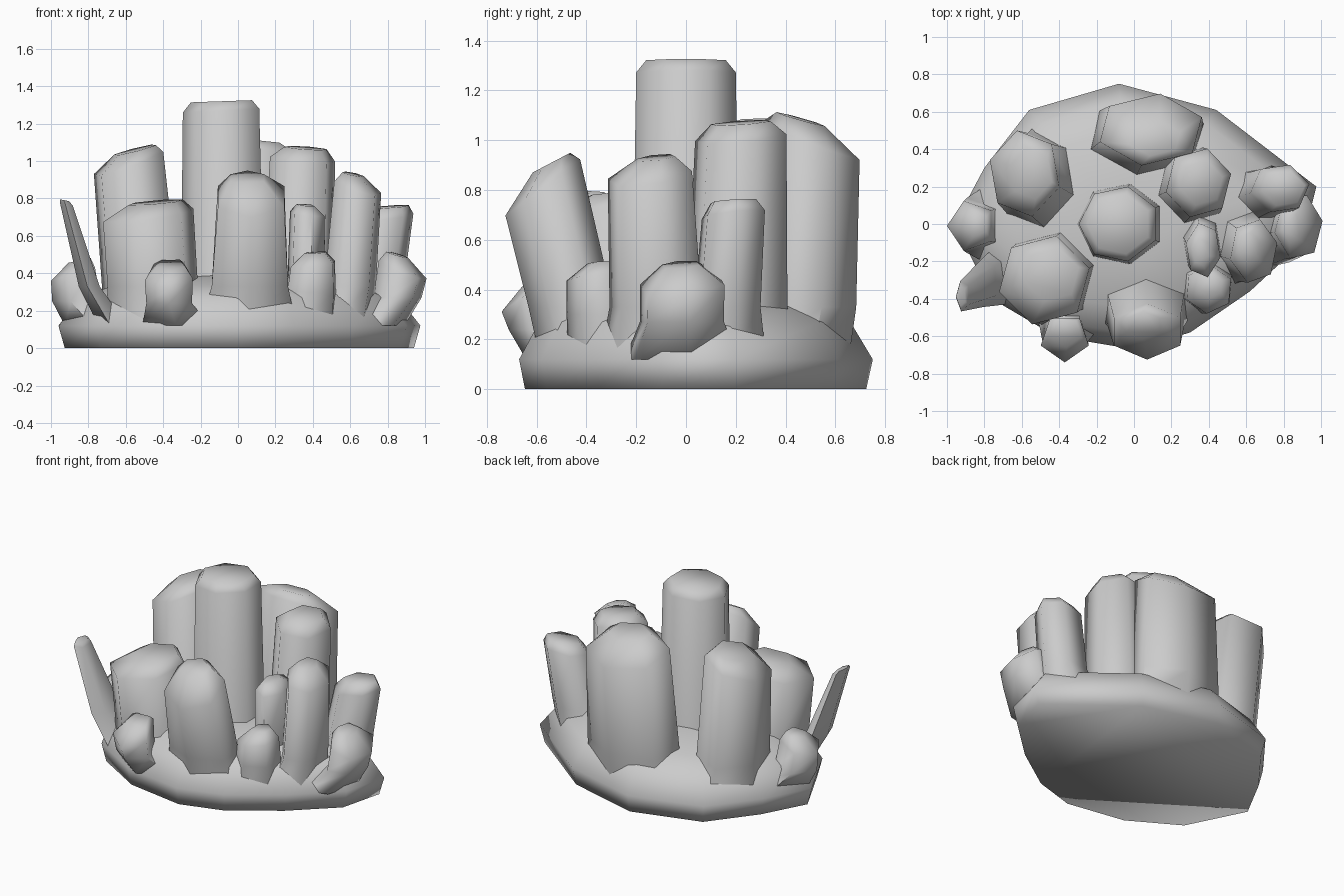
import bpy, bmesh
from math import cos, sin, radians, tau

if "Cube" in bpy.data.objects:
    bpy.data.objects.remove(bpy.data.objects["Cube"])


def loft(name, rings, angle):
    """Skin a closed solid through equal-length rings."""
    bm = bmesh.new()
    loops = [[bm.verts.new(p) for p in r] for r in rings]
    n = len(loops[0])
    for a, b in zip(loops, loops[1:]):
        for i in range(n):
            j = (i + 1) % n
            bm.faces.new((a[i], a[j], b[j], b[i]))
    bm.faces.new(loops[0][::-1])
    bm.faces.new(loops[-1])
    bmesh.ops.recalc_face_normals(bm, faces=bm.faces)
    me = bpy.data.meshes.new(name)
    bm.to_mesh(me)
    bm.free()
    ob = bpy.data.objects.new(name, me)
    bpy.context.collection.objects.link(ob)
    bpy.ops.object.select_all(action='DESELECT')
    ob.select_set(True)
    bpy.context.view_layer.objects.active = ob
    bpy.ops.object.shade_smooth_by_angle(angle=radians(angle))
    return ob


def crystal(name, base, shoulder, radii, slope, cap, n=6, rot=0, k=0.6, flare=1.1, root=1.45):
    """Leaning faceted column: spread root, foot, sloped shoulder ring, smaller cap ring."""
    off = [(radii[0] * cos(radians(rot) + tau * i / n),
            radii[1] * sin(radians(rot) + tau * i / n)) for i in range(n)]

    def ring(c, s, tilt):
        return [(c[0] + s * x, c[1] + s * y,
                 c[2] + tilt * s * (slope[0] * x + slope[1] * y)) for x, y in off]
    t = (0.33 - 0.08) / (shoulder[2] - 0.08)
    foot = [base[i] + (shoulder[i] - base[i]) * t for i in (0, 1)]
    low = min(0.33, shoulder[2] - 0.15)
    loft(name, [ring((base[0] * 0.92, base[1] * 0.92, 0.12), root, 0),
                ring((*foot, low), flare, 0),
                ring(shoulder, 1, 1), ring(cap, k, 0.7)], 75)


# Rocky base mound
outline = [(-0.96, 0.0), (-0.76, -0.4), (-0.42, -0.6), (0.0, -0.67), (0.3, -0.58),
           (0.62, -0.36), (0.9, -0.1), (0.975, 0.2), (0.44, 0.61), (-0.08, 0.75),
           (-0.56, 0.61), (-0.8, 0.3)]
levels = [(0.0, 0.965), (0.12, 1.0), (0.27, 0.88), (0.34, 0.68), (0.39, 0.3)]
loft("rock_base", [[(x * s, y * s, z) for x, y in outline] for z, s in levels], 100)

# Tall crystals
crystal("centre_crystal", (-0.07, 0), (-0.08, 0, 1.27), (0.215, 0.205), (0.05, 0),
        (-0.08, 0, 1.32), n=7, rot=180, k=0.8, flare=1.08)
crystal("back_crystal", (0.06, 0.46), (0.09, 0.505, 1.0), (0.29, 0.195), (-0.05, -0.4),
        (0.11, 0.46, 1.085), rot=20, k=0.5, root=1.2)
crystal("back_right_crystal", (0.31, 0.2), (0.345, 0.22, 1.01), (0.18, 0.19), (-0.1, 0.1),
        (0.36, 0.22, 1.07), rot=15, k=0.65)
crystal("back_left_crystal", (-0.5, 0.22), (-0.585, 0.27, 0.99), (0.195, 0.235), (0.36, 0.1),
        (-0.55, 0.27, 1.06), rot=42, k=0.6)
crystal("front_crystal", (0.06, -0.4), (0.07, -0.575, 0.81), (0.205, 0.15), (0, 0.75),
        (0.05, -0.54, 0.91), rot=30, k=0.5, flare=1.15)
crystal("front_left_crystal", (-0.44, -0.27), (-0.48, -0.3, 0.71), (0.25, 0.245), (0.12, 0.1),
        (-0.44, -0.27, 0.78), rot=15, k=0.6, flare=1.0, root=1.25)
crystal("right_crystal", (0.58, -0.11), (0.64, -0.145, 0.86), (0.13, 0.175), (-0.3, 0.15),
        (0.615, -0.12, 0.93), rot=15, k=0.45)

# Short crystals around the edge
crystal("left_spike", (-0.72, -0.27), (-0.915, -0.385, 0.77), (0.038, 0.085), (-0.3, 0),
        (-0.925, -0.385, 0.79), n=5, rot=40, k=0.7, flare=1.6, root=2.2)
crystal("left_low_crystal", (-0.78, 0), (-0.87, -0.01, 0.40), (0.13, 0.14), (0.3, 0),
        (-0.84, 0, 0.47), n=5, rot=180, k=0.5, root=1.6)
crystal("front_small_crystal", (-0.36, -0.5), (-0.37, -0.61, 0.39), (0.135, 0.13), (0.05, 0.6),
        (-0.36, -0.58, 0.445), n=5, rot=270, k=0.6, flare=0.95, root=1.4)
crystal("front_right_small_crystal", (0.38, -0.31), (0.4, -0.35, 0.45), (0.13, 0.13), (0.1, 0.1),
        (0.41, -0.33, 0.51), rot=25, k=0.5)
crystal("inner_crystal", (0.36, -0.09), (0.37, -0.14, 0.72), (0.095, 0.15), (-0.1, 0.1),
        (0.36, -0.15, 0.765), rot=45, k=0.5)
crystal("far_right_crystal", (0.68, 0.15), (0.78, 0.19, 0.70), (0.16, 0.135), (0.1, 0.1),
        (0.8, 0.19, 0.755), rot=10, k=0.72, flare=1.05)
crystal("right_low_crystal", (0.78, -0.02), (0.88, -0.015, 0.42), (0.13, 0.18), (-0.4, 0.1),
        (0.85, -0.02, 0.5), rot=10, k=0.45, flare=1.0, root=1.35)
